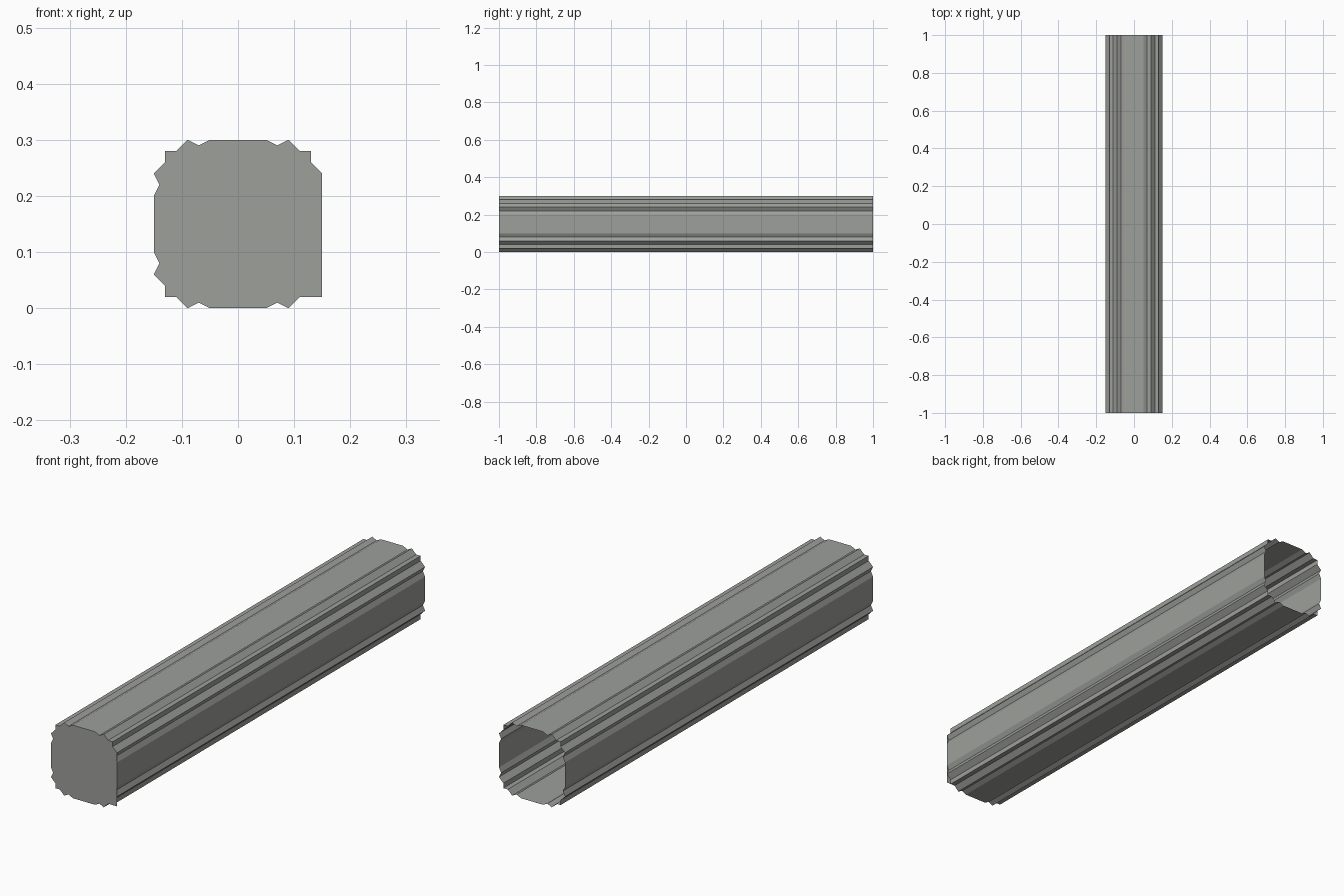
import bpy, bmesh

if "Cube" in bpy.data.objects:
    bpy.data.objects.remove(bpy.data.objects["Cube"])

# One plain grey for the whole beam
grey = bpy.data.materials.new("warm grey")
grey.diffuse_color = (0.34, 0.35, 0.33, 1)
grey.use_nodes = True
grey.node_tree.nodes["Principled BSDF"].inputs["Base Color"].default_value = grey.diffuse_color

# Quarter of the moulded cross-section (x, height above the centre line)
MID = 0.15
quarter = [(0.05, 0.15), (0.07, 0.14), (0.09, 0.15), (0.11, 0.13), (0.13, 0.13),
           (0.13, 0.11), (0.15, 0.09), (0.14, 0.07), (0.15, 0.05)]


def mirrored(sx, sz):
    pts = [(sx * x, MID + sz * z) for x, z in quarter]
    return pts if sx * sz > 0 else pts[::-1]


# Clockwise seen from the front: upper right, lower right, lower left, upper left
lower_right = mirrored(1, -1)
left_half = mirrored(-1, -1) + mirrored(-1, 1)
profile = mirrored(1, 1) + lower_right + left_half


def make_object(name, bm):
    mesh = bpy.data.meshes.new(name)
    bm.to_mesh(mesh)
    bm.free()
    mesh.materials.append(grey)
    obj = bpy.data.objects.new(name, mesh)
    bpy.context.collection.objects.link(obj)
    return obj


# Beam shell: single-skin tube along y, open at the back
bm = bmesh.new()
front = [bm.verts.new((x, -1, z)) for x, z in profile]
back = [bm.verts.new((x, 1, z)) for x, z in profile]
n = len(profile)
for i in range(n):
    j = (i + 1) % n
    bm.faces.new((front[i], back[i], back[j], front[j]))
make_object("beam_shell", bm)

# Front cap: follows the profile, but with a plain straight right edge
cap = mirrored(1, 1)[:7] + [(0.15, 0.02)] + lower_right[5:] + left_half
bm = bmesh.new()
face = bm.faces.new([bm.verts.new((x, -1, z)) for x, z in cap])
face.normal_update()
if face.normal.y > 0:
    face.normal_flip()
make_object("front_cap", bm)
